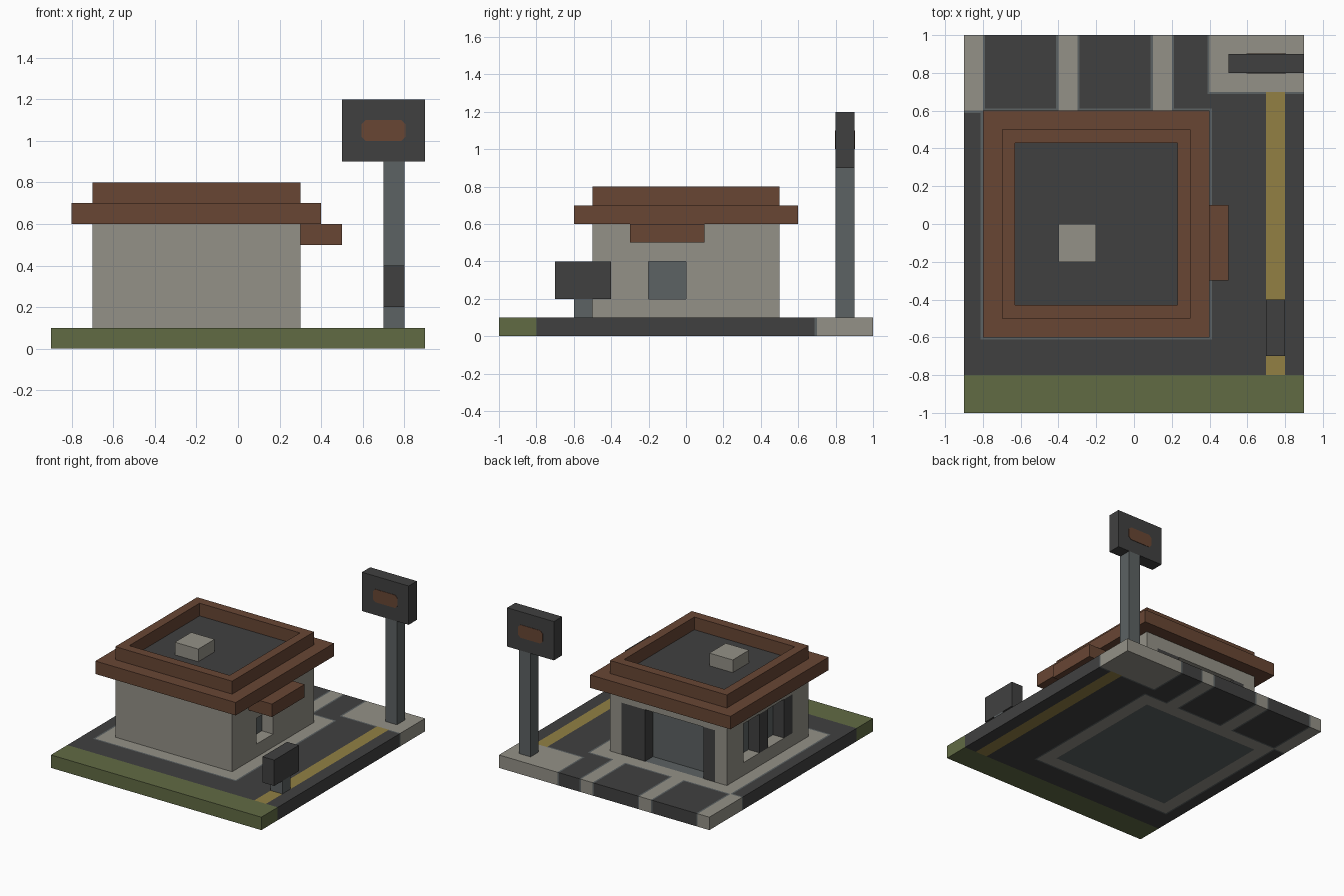
import bpy
import bmesh
from mathutils import Vector

if "Cube" in bpy.data.objects:
    bpy.data.objects.remove(bpy.data.objects["Cube"], do_unlink=True)


def make_material(name, srgb):
    linear = [((c / 255 + 0.055) / 1.055) ** 2.4 for c in srgb] + [1.0]
    mat = bpy.data.materials.new(name)
    mat.use_nodes = True
    mat.diffuse_color = linear
    shader = mat.node_tree.nodes["Principled BSDF"]
    shader.inputs["Base Color"].default_value = linear
    shader.inputs["Roughness"].default_value = 0.9
    return mat


asphalt = make_material("dark asphalt", (64, 64, 64))
concrete = make_material("pale concrete", (148, 145, 135))
grass = make_material("olive grass", (97, 107, 68))
paint = make_material("yellow paint", (146, 128, 68))
steel = make_material("blue grey", (92, 98, 99))
brown = make_material("roof brown", (104, 70, 52))


def finish(name, bm, *mats):
    mesh = bpy.data.meshes.new(name)
    bmesh.ops.recalc_face_normals(bm, faces=bm.faces)
    bm.to_mesh(mesh)
    bm.free()
    for mat in mats:
        mesh.materials.append(mat)
    obj = bpy.data.objects.new(name, mesh)
    bpy.context.collection.objects.link(obj)
    return obj


def box_mesh(x, y, z):
    """Box spanning the given (low, high) ranges."""
    bm = bmesh.new()
    bmesh.ops.create_cube(bm, size=1)
    for v in bm.verts:
        v.co = Vector([r[0] if c < 0 else r[1] for c, r in zip(v.co, (x, y, z))])
    return bm


def box(name, x, y, z, mat):
    return finish(name, box_mesh(x, y, z), mat)


# Ground slab, cut along the paving lines and coloured by region
KERB = 0.012
ring = ((-0.8, 0.4), (-0.6, 0.6))
floor = ((-0.7, 0.3), (-0.5, 0.5))
pad = ((0.4, 0.9), (0.7, 1.0))
lawn = ((-0.9, 0.9), (-1.0, -0.8))
stripe = ((0.7, 0.8), (-0.8, 0.7))
bays = [((x, x + 0.1), (0.6, 1.0)) for x in (-0.9, -0.4, 0.1)]
paving = [ring, pad] + bays


def grow(rect):
    return tuple((lo - KERB, hi + KERB) for lo, hi in rect)


def inside(p, rect):
    return all(lo - 1e-4 <= c <= hi + 1e-4 for c, (lo, hi) in zip(p, rect))


regions = [(lawn, 1), (floor, 4), (stripe, 3)]
regions += [(r, 2) for r in paving] + [(grow(r), 4) for r in paving]
bm = box_mesh((-0.9, 0.9), (-1, 1), (0, 0.1))
for axis, limit in ((0, 0.9), (1, 1.0)):
    normal = Vector((1, 0, 0)) if axis == 0 else Vector((0, 1, 0))
    cuts = {round(c, 4) for rect, _ in regions for c in rect[axis]}
    for c in sorted(cuts):
        if abs(c) < limit - 0.001:
            geom = bm.verts[:] + bm.edges[:] + bm.faces[:]
            bmesh.ops.bisect_plane(bm, geom=geom, plane_co=normal * c, plane_no=normal)
for face in bm.faces:
    centre = face.calc_center_median()
    face.material_index = next((i for r, i in regions if inside(centre, r)), 0)
finish("ground_slab", bm, asphalt, grass, concrete, paint, steel)

# Walls with recessed openings
walls = box("walls", *floor, (0.1, 0.6), concrete)
openings = {
    "back_entrance": ((-0.6, 0.2), (0.4, 0.6), (0.0, 0.5)),
    "side_window": ((-0.8, -0.6), (-0.3, 0.3), (0.2, 0.5)),
    "service_window": ((0.2, 0.4), (-0.2, 0.0), (0.2, 0.4)),
}
for name, spans in openings.items():
    cutter = box(name + "_cutter", *spans, concrete)
    cutter.hide_render = True
    mod = walls.modifiers.new(name, "BOOLEAN")
    mod.operation = "DIFFERENCE"
    mod.solver = "EXACT"
    mod.object = cutter
    bpy.context.view_layer.objects.active = walls
    bpy.ops.object.modifier_apply(modifier=mod.name)
    bpy.data.objects.remove(cutter, do_unlink=True)

# Glass panes at the back of each recess
T = 0.004
box("back_glass", (-0.6, 0.2), (0.4, 0.4 + T), (0.1, 0.5), steel)
box("side_glass", (-0.6 - T, -0.6), (-0.3, 0.3), (0.2, 0.5), steel)
box("service_glass", (0.2, 0.2 + T), (-0.2, 0.0), (0.2, 0.4), steel)

# Dark panels and mullions flush with the walls
for name, x in (("wide", (0.0, 0.2)), ("narrow", (-0.6, -0.5))):
    box("back_panel_" + name, x, (0.4, 0.5), (0.1, 0.5), asphalt)
for name, y in (("rear", 0.0), ("front", -0.3)):
    box("side_mullion_" + name, (-0.7, -0.6), (y, y + 0.1), (0.2, 0.5), asphalt)

# Roof: eave, sunken parapet, vent box and awning
box("eave", *ring, (0.6, 0.7), brown)
bm = box_mesh(*floor, (0.7, 0.8))
top = max(bm.faces, key=lambda f: f.calc_center_median().z)
bmesh.ops.inset_region(bm, faces=[top], thickness=0.1)
deck = bmesh.ops.extrude_discrete_faces(bm, faces=[top])["faces"][0]
bmesh.ops.translate(bm, verts=deck.verts, vec=(0, 0, -0.098))
deck.material_index = 1
finish("parapet", bm, brown, asphalt)
box("roof_vent", (-0.4, -0.2), (-0.2, 0.0), (0.702, 0.8), concrete)
box("awning", (0.3, 0.5), (-0.3, 0.1), (0.5, 0.6), brown)

# Order board
box("order_board_post", (0.7, 0.8), (-0.6, -0.5), (0.1, 0.2), steel)
box("order_board", (0.7, 0.8), (-0.7, -0.4), (0.2, 0.4), asphalt)

# Tall roadside sign with a clipped-corner plate on both faces
box("sign_pole", (0.7, 0.8), (0.8, 0.9), (0.1, 0.9), steel)
box("sign_board", (0.5, 0.9), (0.8, 0.9), (0.9, 1.2), asphalt)
for name, y in (("front", (0.797, 0.8)), ("back", (0.9, 0.903))):
    bm = box_mesh((0.595, 0.805), y, (1.0, 1.1))
    corners = [e for e in bm.edges if abs(e.verts[0].co.y - e.verts[1].co.y) > 0.001]
    bmesh.ops.bevel(bm, geom=corners, offset=0.02, segments=1, affect="EDGES")
    finish("sign_plate_" + name, bm, brown)
